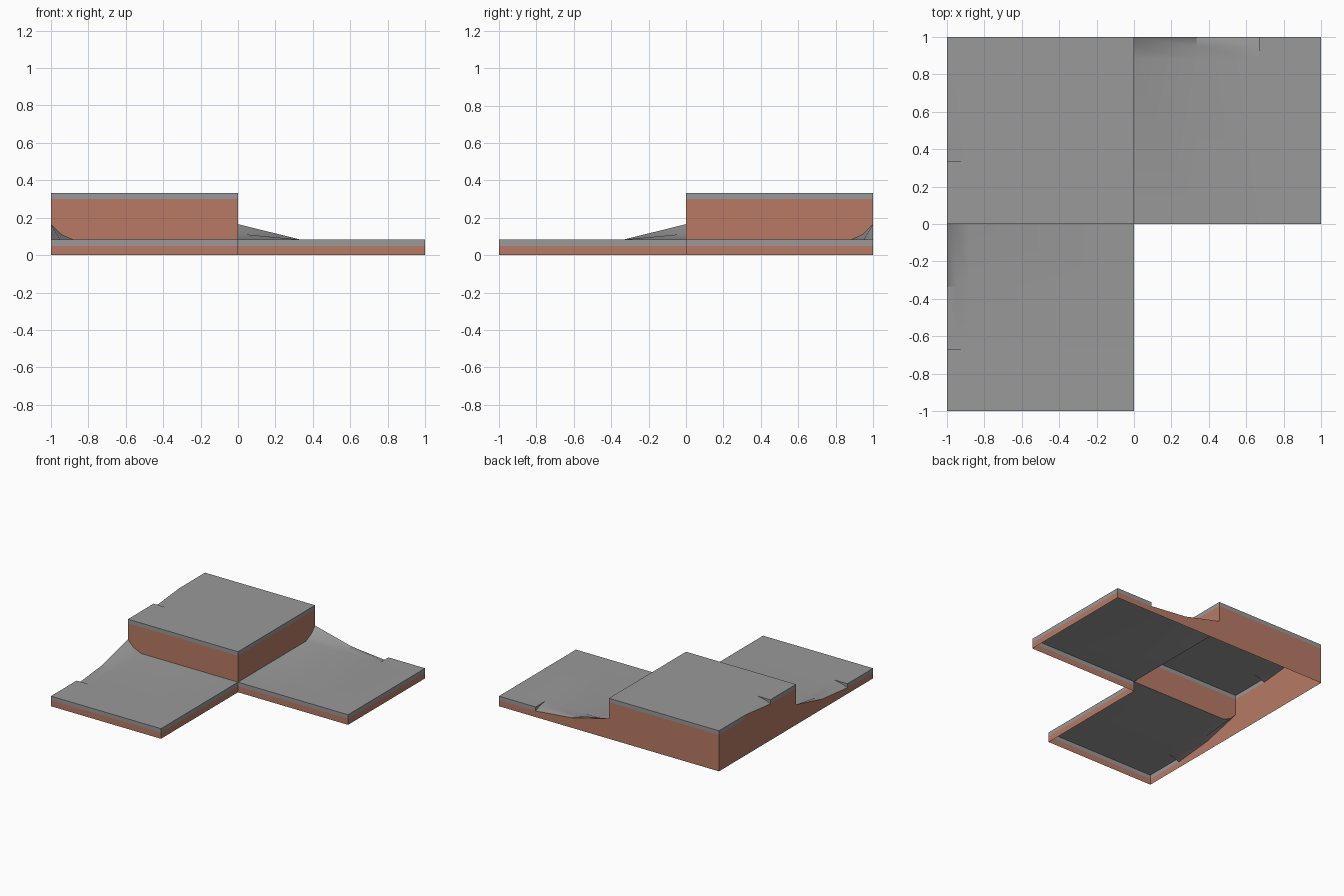
import bpy
import bmesh
from mathutils import Vector

if "Cube" in bpy.data.objects:
    bpy.data.objects.remove(bpy.data.objects["Cube"])

LOW, HIGH, BAND = 0.083, 0.333, 0.033
DEPTH = [0, 0.05, 0.12, 1]       # distances in from the worn edge
FADE = [1, 0.38, 0, 0]           # how strongly the worn edge acts there
THIRD = [0, 1 / 3, 2 / 3, 1]


def material(name, color):
    m = bpy.data.materials.new(name)
    m.diffuse_color = (*color, 1)
    m.use_nodes = True
    m.node_tree.nodes["Principled BSDF"].inputs["Base Color"].default_value = m.diffuse_color
    return m


STONE = material("grey_stone", (0.319, 0.319, 0.319))
BRICK = material("red_brick", (0.479, 0.195, 0.130))


class Part:
    """Collects faces, each turned towards a given direction."""

    def __init__(self, name):
        self.name, self.bm = name, bmesh.new()

    def face(self, pts, direction, mat=0):
        clean = []
        for p in map(Vector, pts):
            if all((p - q).length > 1e-5 for q in clean):
                clean.append(p)
        if len(clean) < 3:
            return
        f = self.bm.faces.new([self.bm.verts.new(p) for p in clean])
        f.material_index = mat
        f.normal_update()
        if f.normal.dot(Vector(direction)) < 0:
            f.normal_flip()

    def finish(self, mats):
        bmesh.ops.remove_doubles(self.bm, verts=self.bm.verts, dist=1e-4)
        mesh = bpy.data.meshes.new(self.name)
        self.bm.to_mesh(mesh)
        self.bm.free()
        for m in mats:
            mesh.materials.append(m)
        ob = bpy.data.objects.new(self.name, mesh)
        bpy.context.collection.objects.link(ob)
        bpy.ops.object.select_all(action='DESELECT')
        bpy.context.view_layer.objects.active = ob
        ob.select_set(True)
        bpy.ops.object.shade_smooth_by_angle(angle=0.6)


def banded_wall(part, a, b, za, zb, top, direction):
    """Brick wall from a to b with a stone band under the top."""
    mid = top - BAND
    part.face([(*a, za), (*b, zb), (*b, mid), (*a, mid)], direction, 0)
    part.face([(*a, mid), (*b, mid), (*b, top), (*a, top)], direction, 1)


def tile(name, base, offsets, place, cliff):
    """One square of ground; u runs along the worn edge, v runs inwards."""
    def flat_dir(du, dv):
        o, p = Vector(place(0, 0)), Vector(place(du, dv))
        return (*(p - o), 0)

    # ground surface, one strip per third of the worn edge
    ground = Part(name + "_ground")
    for i, (z0, z1) in enumerate(offsets):
        u0, u1 = THIRD[i], THIRD[i + 1]
        for j in range(3):
            v0, v1, f0, f1 = DEPTH[j], DEPTH[j + 1], FADE[j], FADE[j + 1]
            ground.face([(*place(u0, v0), base + z0 * f0),
                         (*place(u1, v0), base + z1 * f0),
                         (*place(u1, v1), base + z1 * f1),
                         (*place(u0, v1), base + z0 * f1)], (0, 0, 1))
    # small step where the sunken third meets the flat third
    drop = offsets[1][1]
    for j in range(2):
        a, b = place(THIRD[2], DEPTH[j]), place(THIRD[2], DEPTH[j + 1])
        ground.face([(*a, base + drop * FADE[j]), (*b, base + drop * FADE[j + 1]),
                     (*b, base), (*a, base)], flat_dir(-1, 0))
    ground.finish([STONE])

    # wall under the worn edge
    wall = Part(name + "_walls")
    for i, (z0, z1) in enumerate(offsets):
        a, b = place(THIRD[i], 0), place(THIRD[i + 1], 0)
        if z0 == z1:
            banded_wall(wall, a, b, 0, 0, base, flat_dir(0, -1))
        else:
            wall.face([(*a, 0), (*b, 0), (*b, base + z1), (*a, base + z0)],
                      flat_dir(0, -1))
    # remaining sides
    if cliff:
        banded_wall(wall, place(0, 0), place(0, 1), 0, 0, base, flat_dir(-1, 0))
        for j in range(3):
            v0, v1 = DEPTH[j], DEPTH[j + 1]
            za, zb = LOW * (1 + FADE[j]), LOW * (1 + FADE[j + 1])
            banded_wall(wall, place(1, v0), place(1, v1), za, zb, base, flat_dir(1, 0))
            banded_wall(wall, place(v0, 1), place(v1, 1), za, zb, base, flat_dir(0, 1))
    else:
        banded_wall(wall, place(1, 0), place(1, 1), 0, 0, base, flat_dir(1, 0))
        banded_wall(wall, place(0, 1), place(1, 1), 0, 0, base, flat_dir(0, 1))
    wall.finish([BRICK, STONE])


slope = [(LOW, 0), (0, -BAND), (0, 0)]
dip = [(0, 0), (0, -BAND), (0, 0)]
tile("right_lower", LOW, slope, lambda u, v: (u, 1 - v), False)
tile("front_lower", LOW, slope, lambda u, v: (-1 + v, -u), False)
tile("raised", HIGH, dip, lambda u, v: (-1 + v, 1 - u), True)
